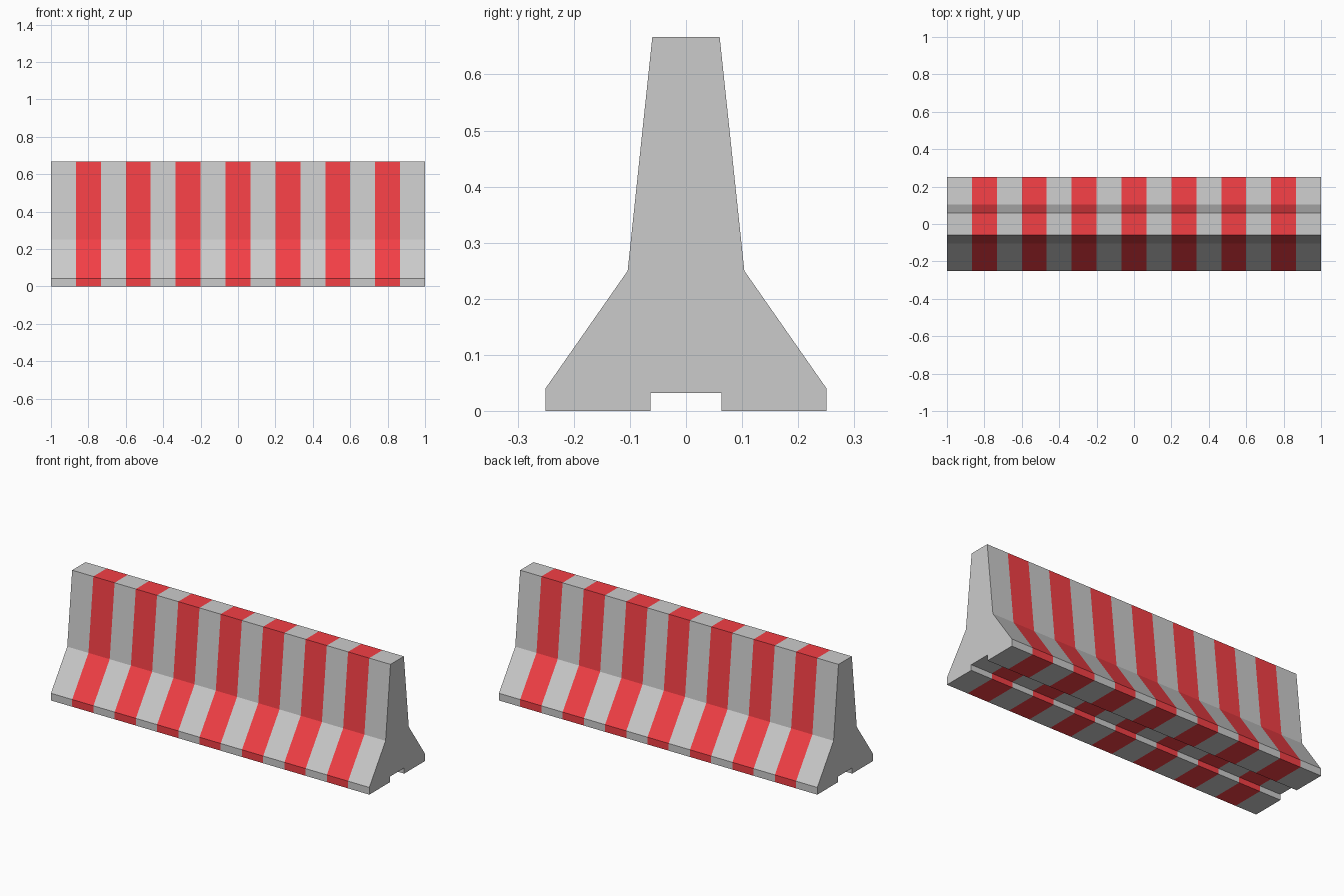
import bpy, bmesh

if "Cube" in bpy.data.objects:
    bpy.data.objects.remove(bpy.data.objects["Cube"])

LENGTH, BANDS = 2.0, 15

# Half cross-section (y, z), from the underside channel up to the top edge
half = [(0.063, 0.032), (0.063, 0.0), (0.25, 0.0), (0.25, 0.041),
        (0.104, 0.25), (0.06, 0.667)]
profile = half + [(-y, z) for y, z in reversed(half)]
n = len(profile)


def material(name, color):
    mat = bpy.data.materials.new(name)
    mat.diffuse_color = color
    mat.use_nodes = True
    mat.node_tree.nodes["Principled BSDF"].inputs["Base Color"].default_value = mat.diffuse_color
    return mat


bm = bmesh.new()

# Cross-section rings at every stripe boundary
rings = []
for i in range(BANDS + 1):
    x = -LENGTH / 2 + LENGTH * i / BANDS
    rings.append([bm.verts.new((x, y, z)) for y, z in profile])

# Alternating grey and red bands
for i in range(BANDS):
    a, b = rings[i], rings[i + 1]
    for j in range(n):
        k = (j + 1) % n
        face = bm.faces.new((a[j], a[k], b[k], b[j]))
        face.material_index = i % 2

# Grey end caps
bm.faces.new(rings[0])
bm.faces.new(rings[-1])
bmesh.ops.recalc_face_normals(bm, faces=bm.faces)

# Barrier object
mesh = bpy.data.meshes.new("striped_barrier")
bm.to_mesh(mesh)
bm.free()
mesh.materials.append(material("concrete_grey", (0.8, 0.8, 0.8, 1)))
mesh.materials.append(material("stripe_red", (0.9, 0.05, 0.06, 1)))
barrier = bpy.data.objects.new("striped_barrier", mesh)
bpy.context.collection.objects.link(barrier)
